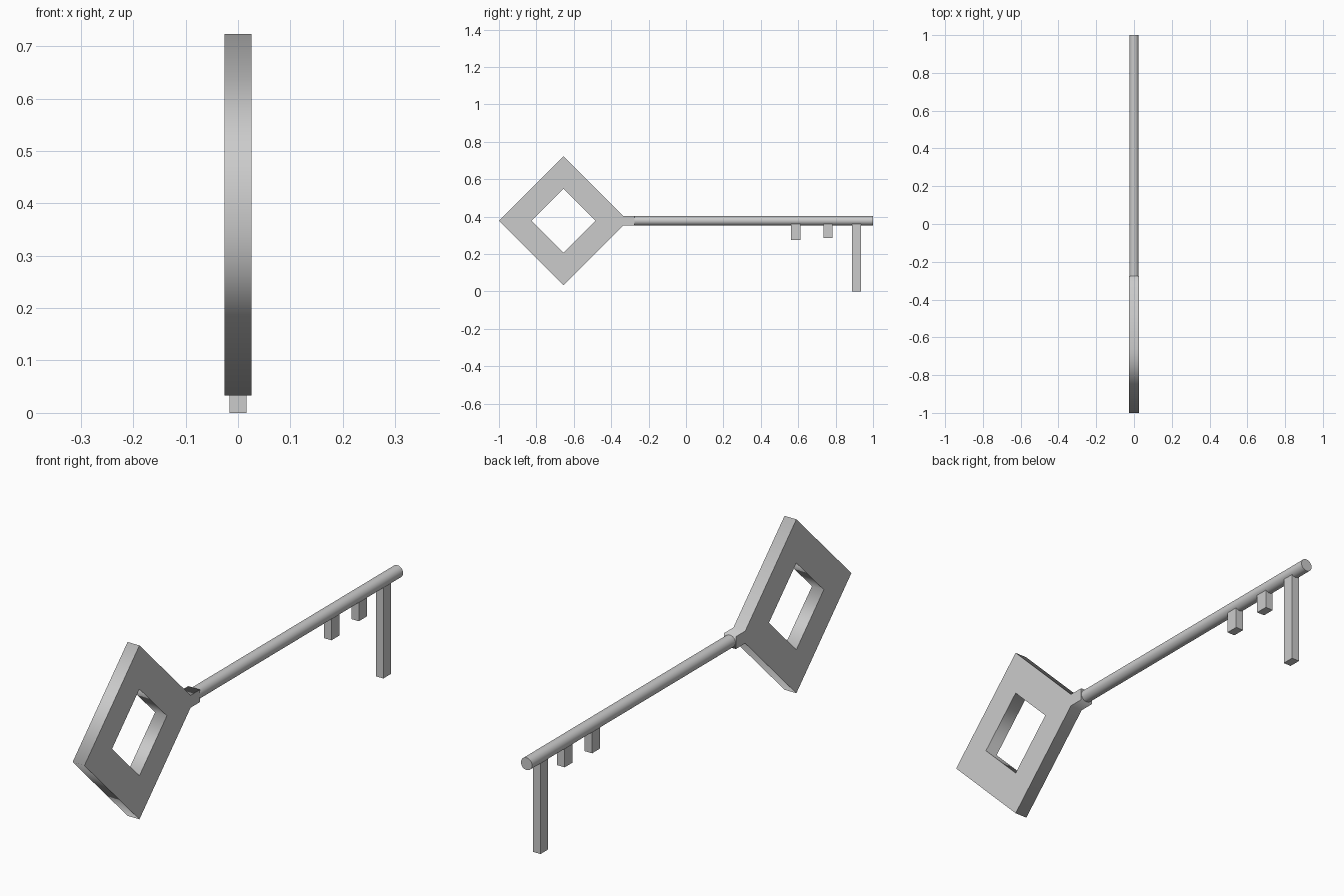
import bpy
from math import pi

if "Cube" in bpy.data.objects:
    bpy.data.objects.remove(bpy.data.objects["Cube"])

AXIS_Z = 0.378      # height of the shaft axis
BOW_Y = -0.655      # centre of the diamond bow
R = 0.0245          # shaft radius
HALF = 0.026        # half thickness of the bow


def plate(name, outlines, half):
    """Extrude (y, z) outlines along x; inner outlines become holes."""
    cu = bpy.data.curves.new(name, 'CURVE')
    cu.dimensions = '2D'
    cu.fill_mode = 'BOTH'
    cu.extrude = half
    for pts in outlines:
        sp = cu.splines.new('POLY')
        sp.points.add(len(pts) - 1)
        for p, (y, z) in zip(sp.points, pts):
            p.co = (y, z, 0, 1)
        sp.use_cyclic_u = True
    ob = bpy.data.objects.new(name, cu)
    ob.rotation_euler = (pi / 2, 0, pi / 2)
    bpy.context.collection.objects.link(ob)
    bpy.ops.object.select_all(action='DESELECT')
    ob.select_set(True)
    bpy.context.view_layer.objects.active = ob
    bpy.ops.object.convert(target='MESH')
    return bpy.context.object


def box(name, y0, y1, z0, z1, half):
    bpy.ops.mesh.primitive_cube_add(size=1, location=(0, (y0 + y1) / 2, (z0 + z1) / 2))
    ob = bpy.context.object
    ob.name = name
    ob.scale = (2 * half, y1 - y0, z1 - z0)
    bpy.ops.object.transform_apply(location=False, rotation=False, scale=True)


# Diamond bow with a diamond hole and a short square neck
d, h = 0.345, 0.172
outer = [(BOW_Y - d, AXIS_Z), (BOW_Y, AXIS_Z - d),
         (BOW_Y + d - R, AXIS_Z - R), (-0.275, AXIS_Z - R),
         (-0.275, AXIS_Z + R), (BOW_Y + d - R, AXIS_Z + R),
         (BOW_Y, AXIS_Z + d)]
hole = [(BOW_Y - h, AXIS_Z), (BOW_Y, AXIS_Z + h),
        (BOW_Y + h, AXIS_Z), (BOW_Y, AXIS_Z - h)]
plate("bow", [outer, hole], HALF)

# Round shaft
y0, y1 = -0.28, 1.0
bpy.ops.mesh.primitive_cylinder_add(vertices=32, radius=R, depth=y1 - y0,
                                    location=(0, (y0 + y1) / 2, AXIS_Z),
                                    rotation=(pi / 2, 0, 0))
bpy.context.object.name = "shaft"
bpy.ops.object.shade_smooth_by_angle()

# Teeth hanging below the shaft
for i, (a, b, bottom) in enumerate([(0.562, 0.612, 0.276),
                                    (0.734, 0.784, 0.286),
                                    (0.888, 0.936, 0.0)], 1):
    box(f"tooth_{i}", a, b, bottom, AXIS_Z - 0.015, 0.0165)
